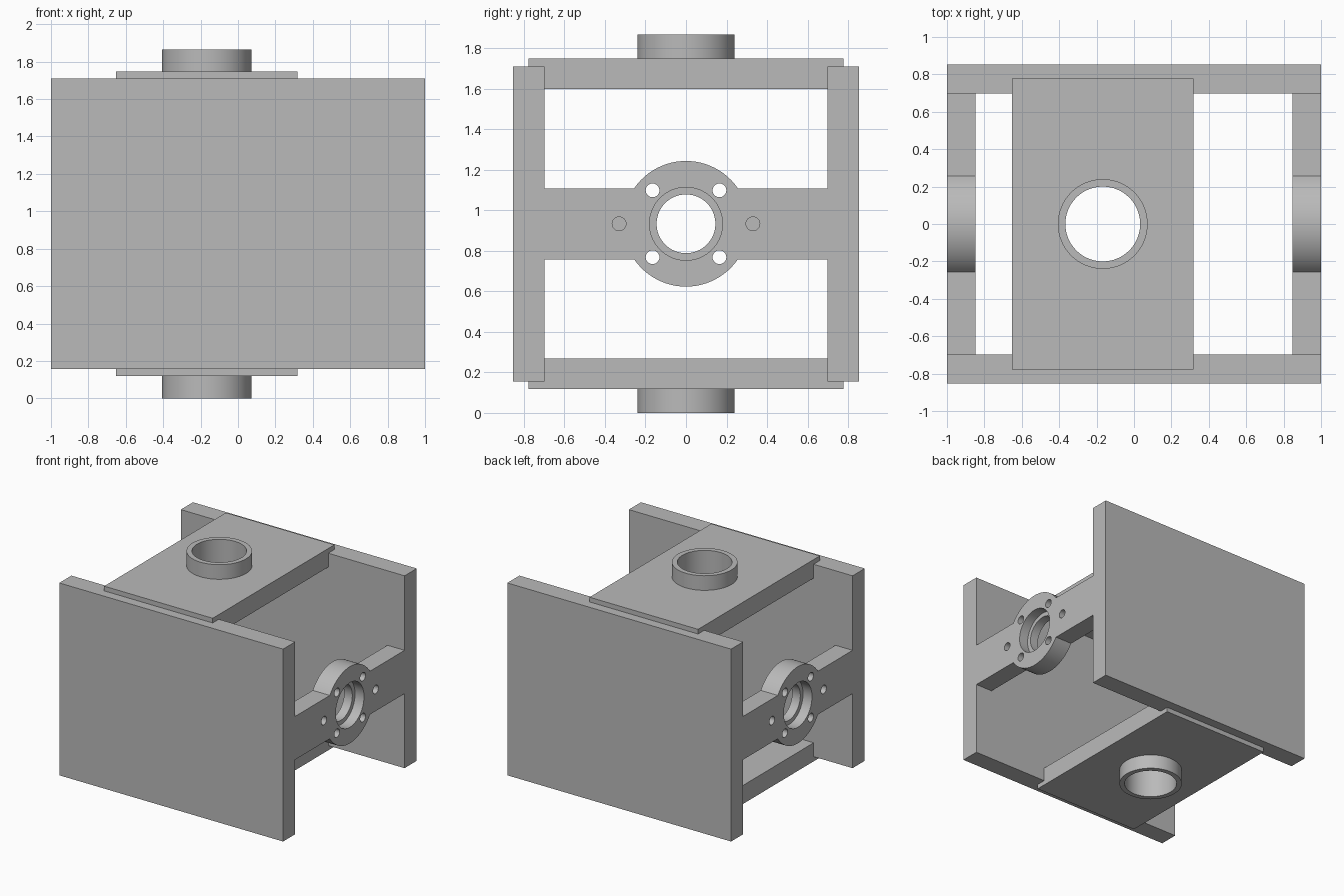
import bpy, bmesh, math
from mathutils import Matrix, Vector

if "Cube" in bpy.data.objects:
    bpy.data.objects.remove(bpy.data.objects["Cube"])

MID = 0.933          # height of the symmetry centre; all meshes are built around it

grey = bpy.data.materials.new("dark_grey")
grey.diffuse_color = (0.49, 0.49, 0.49, 1)
grey.use_nodes = True
grey.node_tree.nodes["Principled BSDF"].inputs["Base Color"].default_value = grey.diffuse_color


def add_object(name, bm):
    bmesh.ops.recalc_face_normals(bm, faces=bm.faces)
    mesh = bpy.data.meshes.new(name)
    bm.to_mesh(mesh)
    bm.free()
    mesh.materials.append(grey)
    ob = bpy.data.objects.new(name, mesh)
    ob.location.z = MID
    bpy.context.collection.objects.link(ob)
    return ob


def extrude_x(name, outline, x0, x1):
    """Prism along x from a (y, z) outline."""
    bm = bmesh.new()
    face = bm.faces.new([bm.verts.new((x0, y, z)) for y, z in outline])
    ext = bmesh.ops.extrude_face_region(bm, geom=[face])
    verts = [g for g in ext["geom"] if isinstance(g, bmesh.types.BMVert)]
    bmesh.ops.translate(bm, verts=verts, vec=(x1 - x0, 0, 0))
    # Extruding a lone face may drop or keep the first cap: make sure it is closed
    bmesh.ops.holes_fill(bm, edges=[e for e in bm.edges if e.is_boundary], sides=0)
    return add_object(name, bm)


def rod(name, axis, centre, r, length, sides=64):
    bm = bmesh.new()
    turn = Matrix.Rotation(math.pi / 2, 4, 'Y') if axis == 'X' else Matrix()
    bmesh.ops.create_cone(bm, cap_ends=True, segments=sides, radius1=r, radius2=r,
                          depth=length, matrix=Matrix.Translation(Vector(centre)) @ turn)
    return add_object(name, bm)


def apply(ob, mod):
    with bpy.context.temp_override(object=ob, active_object=ob):
        bpy.ops.object.modifier_apply(modifier=mod.name)


def cut(ob, tool):
    mod = ob.modifiers.new("cut", 'BOOLEAN')
    mod.operation, mod.object, mod.solver = 'DIFFERENCE', tool, 'EXACT'
    bpy.context.view_layer.update()
    apply(ob, mod)
    bpy.data.objects.remove(tool)


def finish(ob, axis, smooth=True):
    """Mirror across the centre and smooth the round walls."""
    mod = ob.modifiers.new("mirror", 'MIRROR')
    mod.use_axis = [a == axis for a in 'XYZ']
    mod.use_mirror_merge = False
    apply(ob, mod)
    if smooth:
        bpy.ops.object.select_all(action='DESELECT')
        ob.select_set(True)
        bpy.context.view_layer.objects.active = ob
        bpy.ops.object.shade_smooth_by_angle(angle=math.radians(30))


# Front and back side panels
H = 0.777
panel = extrude_x("side_panels", [(-0.853, -H), (-0.698, -H), (-0.698, H), (-0.853, H)], -1, 1)
finish(panel, 'Y', smooth=False)

# Top and bottom plates, with thin lips resting on the panel edges
CX, TOP, LIP = -0.167, 0.815, 0.777
plate = extrude_x("end_plates", [(-0.698, 0.665), (0.698, 0.665), (0.698, H), (LIP, H),
                                 (LIP, TOP), (-LIP, TOP), (-LIP, H), (-0.698, H)],
                  -0.652, 0.318)
cut(plate, rod("cutter", 'Z', (CX, 0, 0.74), 0.2, 0.4))
finish(plate, 'Z')

# Round collars standing on the plates
collar = rod("collars", 'Z', (CX, 0, (TOP + MID) / 2), 0.24, MID - TOP)
cut(collar, rod("cutter", 'Z', (CX, 0, 0.87), 0.2, 0.4))
finish(collar, 'Z')

# Cross arms with a round hub: straight bars joined to two arcs
R, BAR = 0.31, 0.175
a0 = math.asin(BAR / R)
arc = [a0 + (math.pi - 2 * a0) * i / 24 for i in range(25)]
upper = [(R * math.cos(a), R * math.sin(a)) for a in arc]
lower = [(-y, -z) for y, z in upper]
arm = extrude_x("hub_arms", [(0.698, BAR)] + upper + [(-0.698, BAR), (-0.698, -BAR)]
                + lower + [(0.698, -BAR)], 0.847, 1)

# Main bore and outer counterbore
cut(arm, rod("cutter", 'X', (0.92, 0, 0), 0.145, 0.4))
cut(arm, rod("cutter", 'X', (1.02, 0, 0), 0.18, 0.2))
# Four bolt holes and two blind pin holes
for sy in (-1, 1):
    for sz in (-1, 1):
        cut(arm, rod("cutter", 'X', (0.92, sy * 0.165, sz * 0.165), 0.034, 0.4, 32))
    cut(arm, rod("cutter", 'X', (1.0, sy * 0.33, 0), 0.034, 0.2, 32))
finish(arm, 'X')
